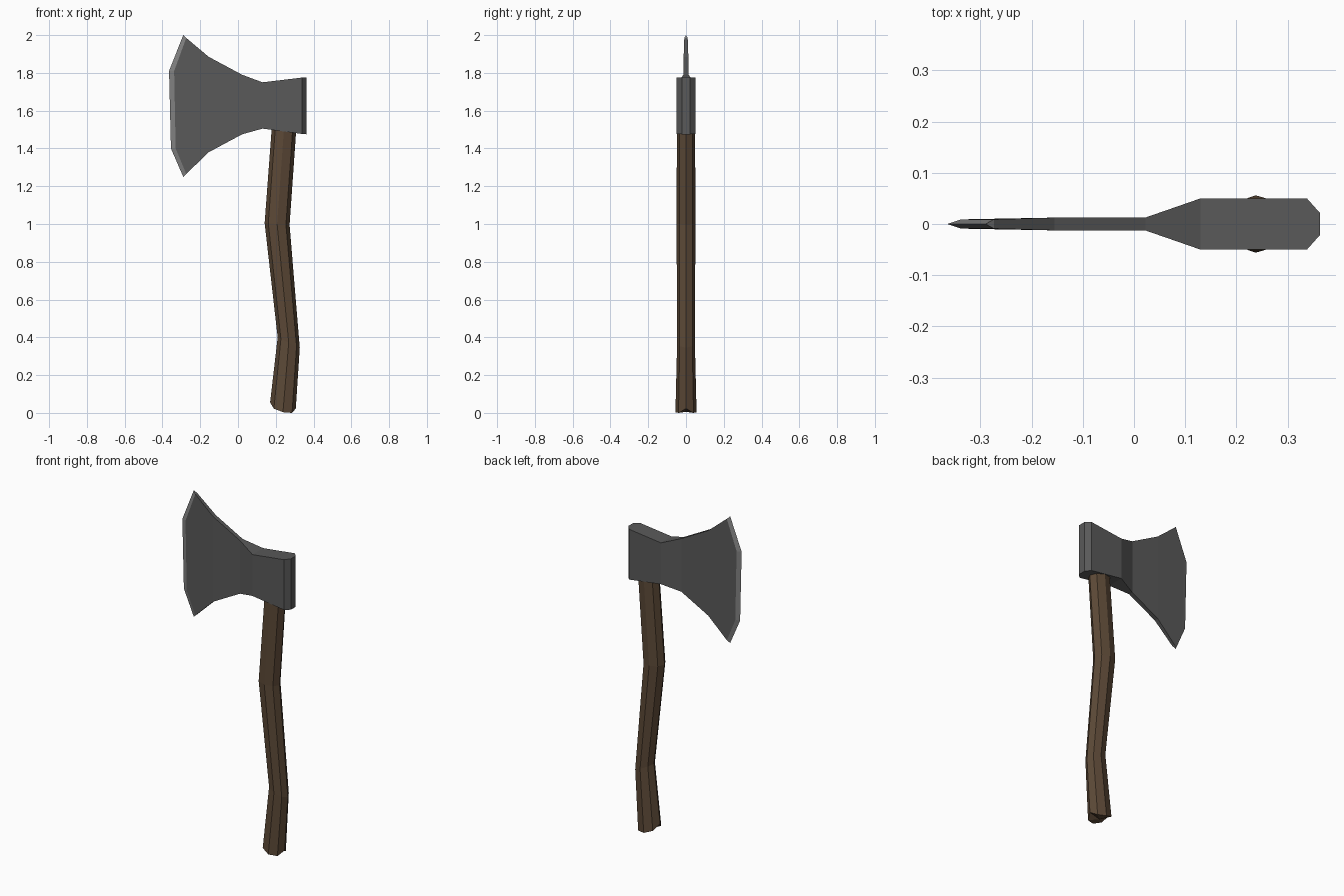
import bpy, bmesh, math

if "Cube" in bpy.data.objects:
    bpy.data.objects.remove(bpy.data.objects["Cube"])


def material(name, rgb):
    m = bpy.data.materials.new(name)
    m.diffuse_color = (*rgb, 1)
    m.use_nodes = True
    m.node_tree.nodes["Principled BSDF"].inputs["Base Color"].default_value = m.diffuse_color
    return m


def make_object(name, bm, mats):
    bmesh.ops.recalc_face_normals(bm, faces=bm.faces)
    me = bpy.data.meshes.new(name)
    bm.to_mesh(me)
    bm.free()
    for m in mats:
        me.materials.append(m)
    ob = bpy.data.objects.new(name, me)
    bpy.context.collection.objects.link(ob)
    return ob


steel = material("dark_steel", (0.10, 0.10, 0.10))
ground = material("ground_steel", (0.22, 0.22, 0.22))
wood = material("wood", (0.105, 0.065, 0.037))

# Axe head: cutting edge, bevel line, then cross-sections (x, top, bottom, half thickness)
edge = [(-0.29, 2.0), (-0.365, 1.81), (-0.355, 1.40), (-0.29, 1.25)]
bevel = [(-0.274, 1.985), (-0.338, 1.81), (-0.33, 1.40), (-0.274, 1.265)]
sections = [(-0.155, 1.885, 1.38, 0.0125), (0.022, 1.79, 1.475, 0.0125),
            (0.13, 1.75, 1.505, 0.05), (0.338, 1.775, 1.477, 0.05),
            (0.363, 1.777, 1.475, 0.022)]
bm = bmesh.new()
edge_v = [bm.verts.new((x, 0, z)) for x, z in edge]
sides = []
for s in (-1, 1):
    bev = [bm.verts.new((x, s * 0.009, z)) for x, z in bevel]
    cols = [(bm.verts.new((x, s * y, t)), bm.verts.new((x, s * y, b)))
            for x, t, b, y in sections]
    for i in range(3):
        bm.faces.new((edge_v[i], edge_v[i + 1], bev[i + 1], bev[i])).material_index = 1
    bm.faces.new((*bev, cols[0][1], cols[0][0]))
    for a, b in zip(cols, cols[1:]):
        bm.faces.new((a[0], a[1], b[1], b[0]))
    sides.append((bev, cols))
# Top and bottom rims and the poll at the back
(bl, cl), (br, cr) = sides
for k in (0, 1):
    e = -k * 1
    bm.faces.new((edge_v[e], bl[e], br[e])).material_index = 1
    left = [bl[e]] + [c[k] for c in cl]
    right = [br[e]] + [c[k] for c in cr]
    for i in range(len(left) - 1):
        bm.faces.new((left[i], left[i + 1], right[i + 1], right[i]))
bm.faces.new((cl[-1][0], cl[-1][1], cr[-1][1], cr[-1][0]))
make_object("axe_head", bm, [steel, ground])

# Handle: eight-sided rings (left x, left z, right x, right z, half depth, sag of middle)
rings = [(0.17, 0.062, 0.306, 0.03, 0.056, 0.036),
         (0.21, 0.40, 0.327, 0.345, 0.047, 0.0),
         (0.141, 1.005, 0.273, 0.995, 0.05, 0.0),
         (0.184, 1.58, 0.314, 1.58, 0.048, 0.0)]
bm = bmesh.new()
loops = []
for x0, z0, x1, z1, ry, sag in rings:
    loop = []
    for i in range(8):
        a = i * math.pi / 4
        t = (1 + math.cos(a)) / 2
        loop.append(bm.verts.new((x0 + (x1 - x0) * t, ry * math.sin(a),
                                  z0 + (z1 - z0) * t - sag * abs(math.sin(a)) ** 0.7)))
    loops.append(loop)
for a, b in zip(loops, loops[1:]):
    for i in range(8):
        j = (i + 1) % 8
        bm.faces.new((a[i], a[j], b[j], b[i]))
# Butt of the handle, closed with a fan, and the hidden top end
butt = bm.verts.new((0.24, 0, 0.012))
for i in range(8):
    bm.faces.new((loops[0][i], butt, loops[0][(i + 1) % 8]))
bm.faces.new(loops[-1])
low = min(v.co.z for v in bm.verts)
for v in loops[0] + [butt]:
    v.co.z -= low
make_object("handle", bm, [wood])
